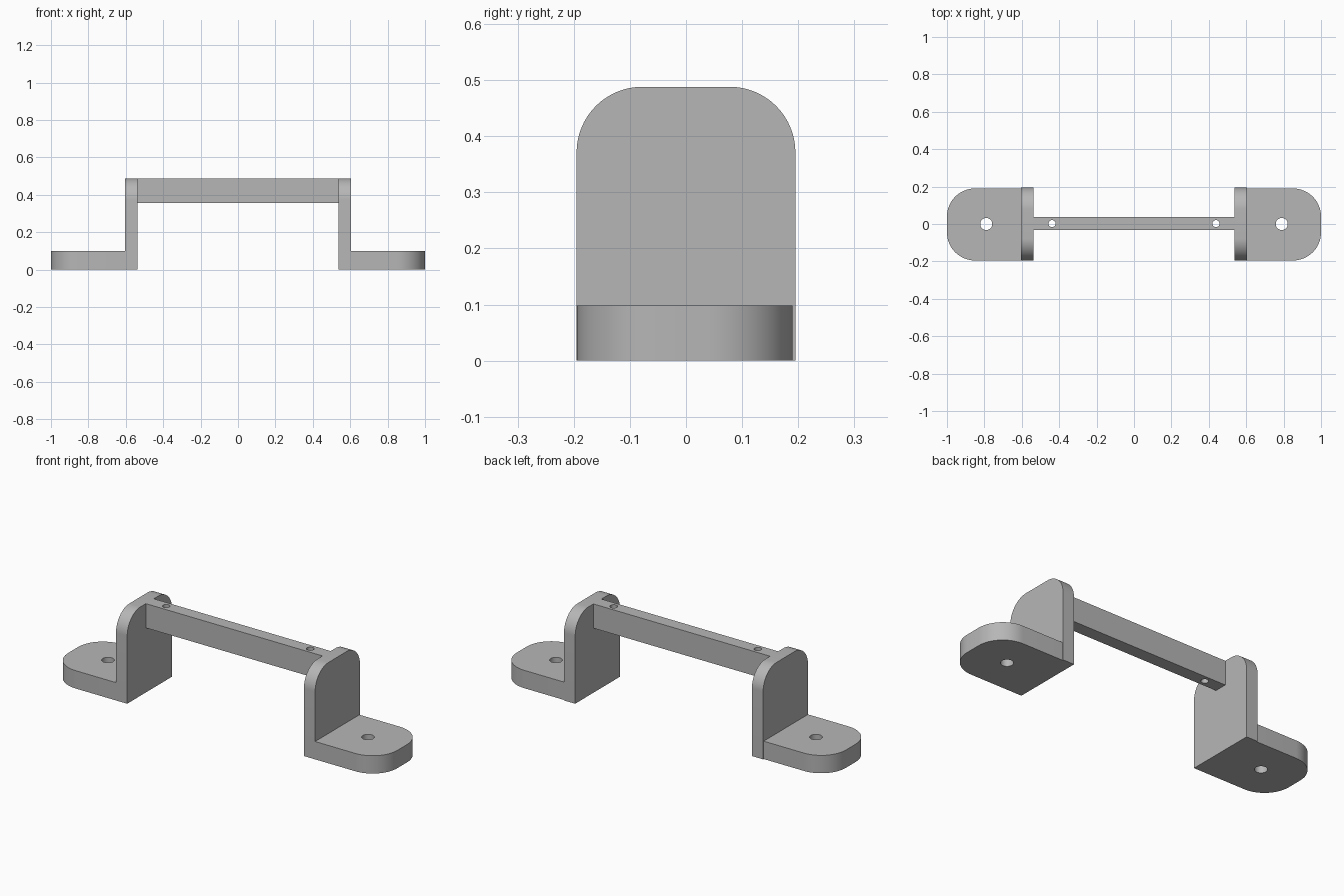
import bpy
import bmesh
from math import cos, sin, pi, radians
from mathutils import Vector

default = bpy.data.objects.get("Cube")
if default:
    bpy.data.objects.remove(default, do_unlink=True)

grey = bpy.data.materials.new("mid grey")
grey.use_nodes = True
colour = (0.47, 0.47, 0.47, 1)
grey.diffuse_color = colour
grey.node_tree.nodes["Principled BSDF"].inputs["Base Color"].default_value = colour


def rounded_outline(u0, u1, v0, v1, radius, steps=16):
    """Rectangle outline whose two corners on the u1 side are rounded."""
    points = [(u0, v1), (u0, v0)]
    for centre_v, start in ((v0 + radius, -pi / 2), (v1 - radius, 0)):
        for i in range(steps + 1):
            a = start + pi / 2 * i / steps
            points.append((u1 - radius + radius * cos(a), centre_v + radius * sin(a)))
    return points


def prism(name, points, offset):
    """Extrude a closed loop of 3D points by an offset."""
    bm = bmesh.new()
    face = bm.faces.new([bm.verts.new(p) for p in points])
    result = bmesh.ops.extrude_face_region(bm, geom=[face], use_keep_orig=True)
    moved = [g for g in result["geom"] if isinstance(g, bmesh.types.BMVert)]
    bmesh.ops.translate(bm, verts=moved, vec=Vector(offset))
    bmesh.ops.recalc_face_normals(bm, faces=bm.faces)
    mesh = bpy.data.meshes.new(name)
    bm.to_mesh(mesh)
    bm.free()
    mesh.materials.append(grey)
    obj = bpy.data.objects.new(name, mesh)
    bpy.context.collection.objects.link(obj)
    return obj


def drill(obj, x, y, radius):
    """Cut a vertical hole right through a part."""
    ring = [(x + radius * cos(2 * pi * i / 32), y + radius * sin(2 * pi * i / 32), -0.1)
            for i in range(32)]
    cutter = prism("hole_cutter", ring, (0, 0, 1))
    cutter.hide_render = True
    mod = obj.modifiers.new("hole", "BOOLEAN")
    mod.operation = "DIFFERENCE"
    mod.solver = "EXACT"
    mod.object = cutter
    bpy.context.view_layer.objects.active = obj
    bpy.ops.object.modifier_apply(modifier=mod.name)
    bpy.data.objects.remove(cutter, do_unlink=True)


def smooth(obj):
    bpy.ops.object.select_all(action="DESELECT")
    obj.select_set(True)
    bpy.context.view_layer.objects.active = obj
    bpy.ops.object.shade_smooth_by_angle(angle=radians(30))


# Mounting foot and upright plate on each side
for side, label in ((1, "left"), (-1, "right")):
    outline = rounded_outline(0.605, 1.0, -0.195, 0.19, 0.15)
    foot = prism(label + "_foot", [(side * u, v, 0) for u, v in outline], (0, 0, 0.098))
    drill(foot, side * 0.79, 0, 0.032)
    smooth(foot)

    outline = rounded_outline(0, 0.488, -0.195, 0.195, 0.117)
    upright = prism(label + "_upright", [(side * 0.537, v, u) for u, v in outline],
                    (side * 0.068, 0, 0))
    smooth(upright)

# Cross bar with a small hole near each end
bar = prism("cross_bar",
            [(-0.537, -0.033, 0.355), (0.537, -0.033, 0.355),
             (0.537, 0.037, 0.355), (-0.537, 0.037, 0.355)], (0, 0, 0.133))
for side in (1, -1):
    drill(bar, side * 0.438, 0.002, 0.019)
smooth(bar)
